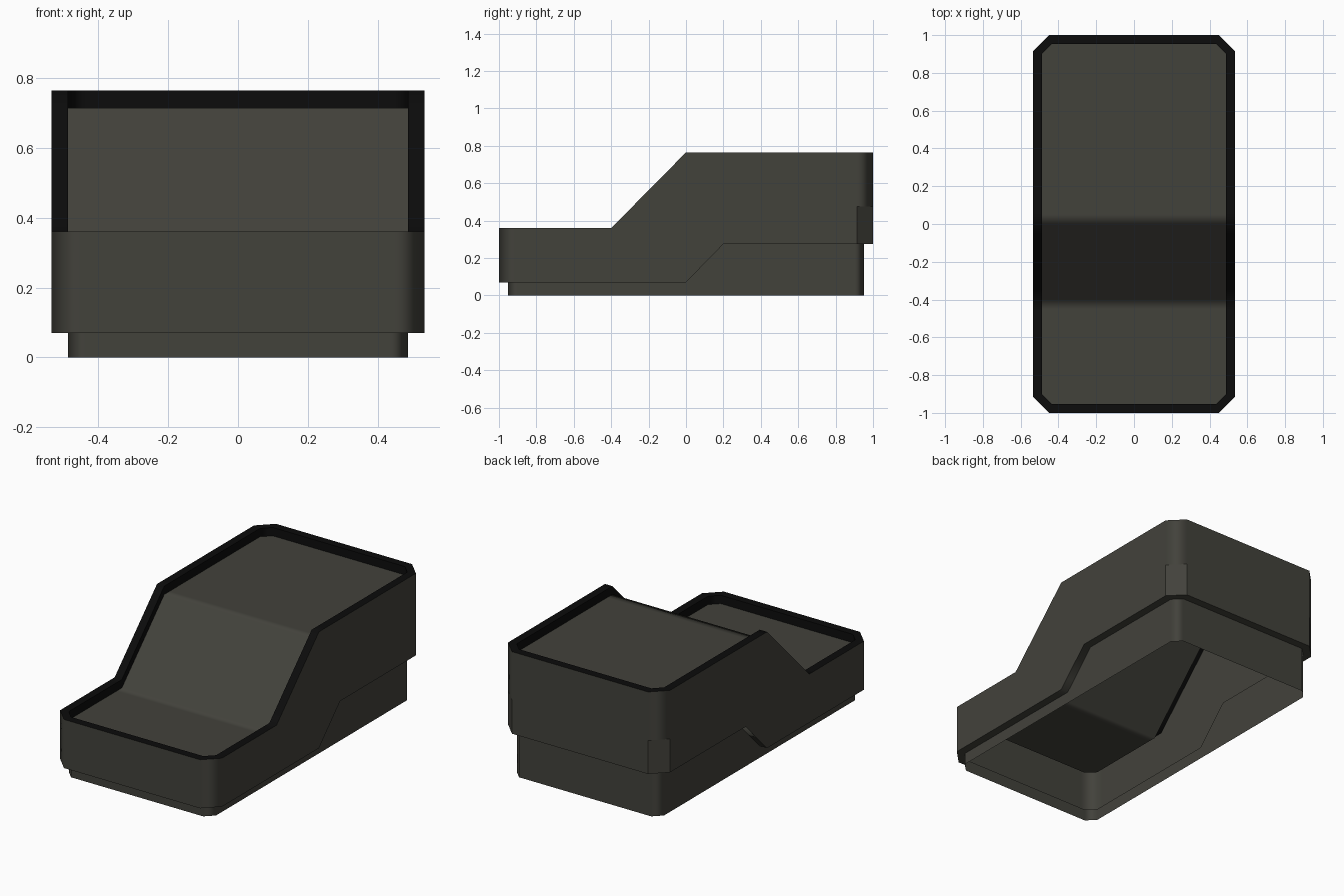
import bpy, math

if "Cube" in bpy.data.objects:
    bpy.data.objects.remove(bpy.data.objects["Cube"])

def material(name, rgb):
    m = bpy.data.materials.new(name)
    m.diffuse_color = (*rgb, 1)
    m.use_nodes = True
    m.node_tree.nodes["Principled BSDF"].inputs["Base Color"].default_value = m.diffuse_color
    return m

GREY = material("warm_grey", (0.055, 0.054, 0.044))
BLACK = material("rim_black", (0.0035, 0.0035, 0.0035))

# lengthwise positions where the side profiles bend (with support loops)
STATIONS = [-0.45, -0.4, -0.35, -0.05, 0.0, 0.05, 0.2]

def step(y, y0, y1, z0, z1):
    t = min(max((y - y0) / (y1 - y0), 0), 1)
    return z0 + (z1 - z0) * t

def top_z(y):
    return step(y, -0.4, 0.0, 0.36, 0.765)

def low_z(y):
    return step(y, 0.0, 0.2, 0.07, 0.275)

def outline(hx, hy, c):
    right = [(hx - c, -hy), (hx, -hy + c)] + [(hx, y) for y in STATIONS]
    right += [(hx, hy - c), (hx - c, hy)]
    return right + [(-x, y) for x, y in reversed(right)]

OUTER = outline(0.535, 1.0, 0.085)
INNER = outline(0.487, 0.952, 0.05)
N = len(OUTER)

def ring(plan, zf):
    return [(x, y, zf(y)) for x, y in plan]

def build(name, rings, mat, cap=False, crease=False):
    """Bridge rings of points; cap = cross strips over the last ring."""
    verts = [v for r in rings for v in r]
    faces = []
    for k in range(len(rings) - 1):
        a, b = k * N, (k + 1) * N
        faces += [(a + i, a + (i + 1) % N, b + (i + 1) % N, b + i) for i in range(N)]
    if cap:
        faces += [(i, i + 1, N - 2 - i, N - 1 - i) for i in range(N // 2 - 1)]
    me = bpy.data.meshes.new(name)
    me.from_pydata(verts, [], faces)
    me.materials.append(mat)
    me.shade_smooth()
    me.set_sharp_from_angle(angle=math.radians(50))
    if crease:  # hard edges on the lower back corners
        for e in me.edges:
            p = [me.vertices[i].co for i in e.vertices]
            if all(v.y > 0.9 and v.z < 0.48 for v in p):
                e.use_edge_sharp = True
    ob = bpy.data.objects.new(name, me)
    bpy.context.collection.objects.link(ob)
    w = ob.modifiers.new("even_shading", 'WEIGHTED_NORMAL')
    w.keep_sharp = True
    w.weight = 100
    return ob

# open-bottomed base skirt
build("base_skirt", [ring(INNER, lambda y: 0.0), ring(INNER, low_z)], GREY)

# ledge under the body
build("ledge", [ring(INNER, low_z), ring(OUTER, low_z)], GREY)

# outer body wall
build("body_wall", [ring(OUTER, low_z), ring(OUTER, lambda y: low_z(y) + 0.2),
                    ring(OUTER, top_z)], GREY, crease=True)

# flat black rim with its inner lip
build("rim", [ring(OUTER, top_z), ring(INNER, top_z),
              ring(INNER, lambda y: top_z(y) - 0.05)], BLACK)

# recessed top panel
build("top_panel", [ring(INNER, lambda y: top_z(y) - 0.05)], GREY, cap=True)
